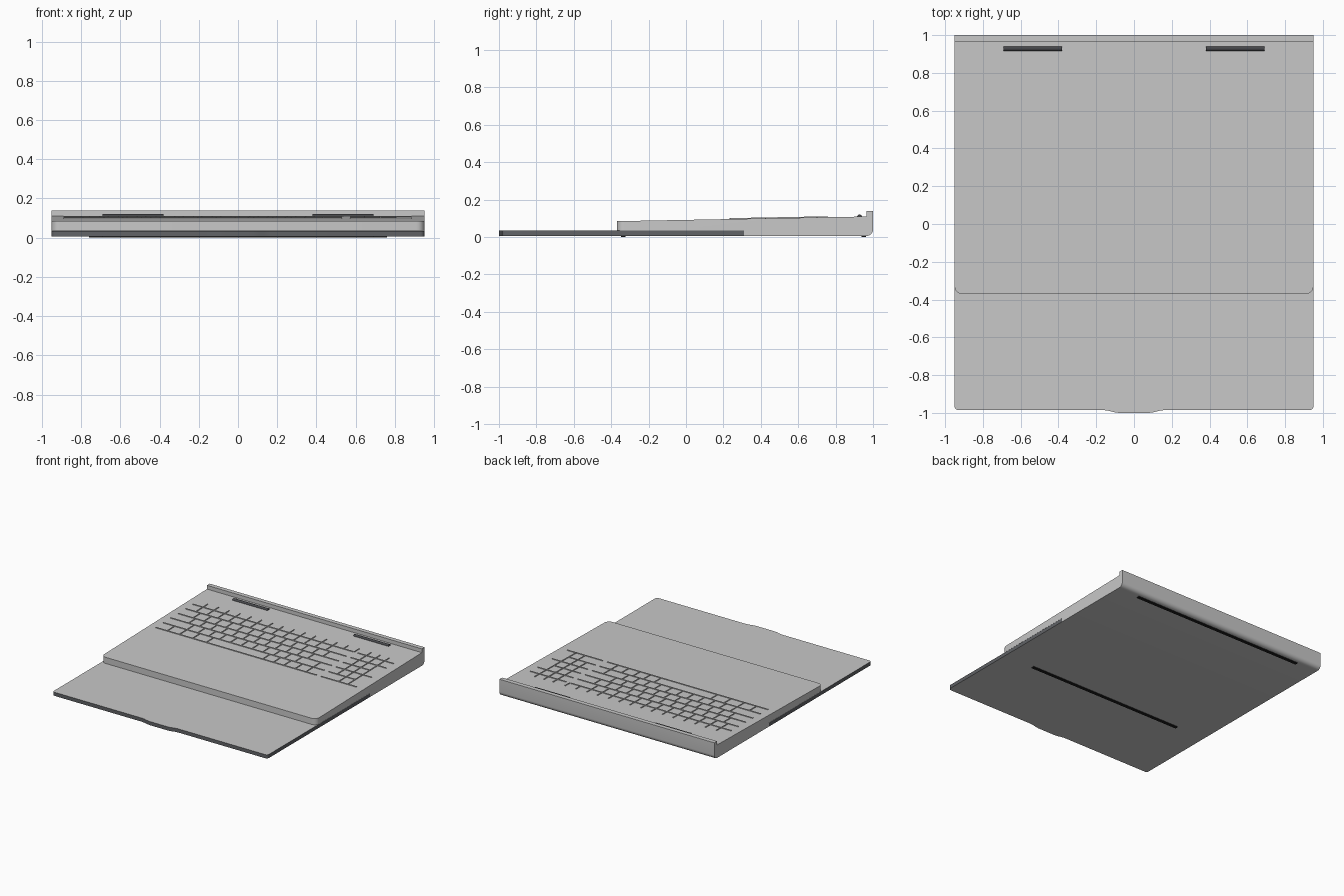
import bpy, bmesh, math
from mathutils import Vector

cube = bpy.data.objects.get("Cube")
if cube:
    bpy.data.objects.remove(cube, do_unlink=True)


def material(name, r, g, b):
    m = bpy.data.materials.new(name)
    m.use_nodes = True
    m.diffuse_color = (r, g, b, 1)
    m.node_tree.nodes["Principled BSDF"].inputs["Base Color"].default_value = (r, g, b, 1)
    return m


SILVER = material("silver grey", 0.58, 0.58, 0.58)
DARK = material("dark grey", 0.12, 0.125, 0.135)
HINGE = material("charcoal", 0.06, 0.062, 0.068)
RUBBER = material("rubber black", 0.015, 0.015, 0.015)


def finish(name, bm, mats, rule=None, smooth=False):
    bmesh.ops.recalc_face_normals(bm, faces=bm.faces)
    for f in bm.faces:
        f.material_index = rule(f) if rule else 0
    mesh = bpy.data.meshes.new(name)
    bm.to_mesh(mesh)
    bm.free()
    ob = bpy.data.objects.new(name, mesh)
    bpy.context.collection.objects.link(ob)
    for m in mats:
        mesh.materials.append(m)
    if smooth:
        bpy.ops.object.select_all(action="DESELECT")
        ob.select_set(True)
        bpy.context.view_layer.objects.active = ob
        bpy.ops.object.shade_smooth_by_angle(angle=math.radians(30))


def prism(points, depth):
    """Extrude a closed outline along a vector."""
    bm = bmesh.new()
    face = bm.faces.new([bm.verts.new(p) for p in points])
    new = bmesh.ops.extrude_face_region(bm, geom=[face])["geom"]
    bmesh.ops.translate(bm, vec=depth,
                        verts=[v for v in new if isinstance(v, bmesh.types.BMVert)])
    bmesh.ops.recalc_face_normals(bm, faces=bm.faces)
    return bm


def round_edges(bm, test, radius, segments=5):
    edges = [e for e in bm.edges if test(*[v.co for v in e.verts])]
    bmesh.ops.bevel(bm, geom=edges, offset=radius, segments=segments,
                    profile=0.5, affect="EDGES")


def upright(a, b):
    return abs(a.x - b.x) < 1e-4 and abs(a.y - b.y) < 1e-4


def deck(y):
    """Height of the sloping keyboard deck."""
    return 0.085 + 0.025 * (y + 0.37) / 1.335


# Keyboard base: side profile with a raised rear lip and a notch for the lid
W = 0.95
FLOOR = 0.006
profile = [(-0.37, 0.036), (0.31, 0.036), (0.31, FLOOR), (1, FLOOR),
           (1, 0.14), (0.965, 0.14), (0.965, 0.11), (-0.37, 0.085)]
base = prism([(-W, y, z) for y, z in profile], Vector((2 * W, 0, 0)))
round_edges(base, lambda a, b: upright(a, b) and a.y < -0.36, 0.04)
round_edges(base, lambda a, b: a.y > 0.99 and b.y > 0.99 and a.z < 0.02 and b.z < 0.02,
            0.035, 6)
finish("keyboard_base", base, [SILVER], smooth=True)

# Flat lid with a soft opening tab at the front and a dark rim
steps = 12
tab = []
for i in range(steps + 1):
    x = -0.16 + 0.32 * i / steps
    t = min(1, (0.16 - abs(x)) / 0.08)
    tab.append((x, -0.985 - 0.015 * (0.5 - 0.5 * math.cos(math.pi * t)), FLOOR))
outline = [(-W, -0.985, FLOOR)] + tab + [(W, -0.985, FLOOR), (W, 0.31, FLOOR), (-W, 0.31, FLOOR)]
lid = prism(outline, Vector((0, 0, 0.029)))
round_edges(lid, lambda a, b: upright(a, b) and abs(a.x) > 0.94 and a.y < -0.9, 0.02, 4)
finish("lid", lid, [SILVER, DARK],
       lambda f: 0 if abs(f.normal.z) > 0.9 else 1, smooth=True)

# Hinge barrels
for side, x in (("left", 0.535), ("right", -0.535)):
    bpy.ops.mesh.primitive_cylinder_add(vertices=24, radius=0.013, depth=0.31,
                                        location=(x, 0.928, 0.108),
                                        rotation=(0, math.pi / 2, 0))
    barrel = bpy.context.object
    barrel.name = side + "_hinge_barrel"
    barrel.data.materials.append(HINGE)
    bpy.ops.object.shade_smooth_by_angle(angle=math.radians(30))

# Rubber feet strips
for name, half, y in (("front_foot", 0.69, -0.335), ("rear_foot", 0.76, 0.95)):
    foot = prism([(-half, y - 0.012, 0), (half, y - 0.012, 0),
                  (half, y + 0.012, 0), (-half, y + 0.012, 0)], Vector((0, 0, 0.012)))
    finish(name, foot, [RUBBER])

# Key dividers: thin ribs that follow the deck slope
ribs = bmesh.new()
T = 0.0035


def rib(x0, x1, y0, y1):
    verts = bmesh.ops.create_cube(ribs, size=1)["verts"]
    for v in verts:
        x = x1 if v.co.x > 0 else x0
        y = y1 if v.co.y > 0 else y0
        v.co = (x, y, deck(y) + (0.005 if v.co.z > 0 else -0.004))


def across(x0, x1, y):
    rib(x0, x1, y - T, y + T)


def along(x, y0, y1):
    rib(x - T, x + T, y0, y1)


rows = [0.76, 0.70, 0.61, 0.515, 0.425, 0.33, 0.235]
pitch = 0.0955

# Main block row lines
for y in rows[1:]:
    across(-0.89, 0.53, y)

# Main block column lines: first position and count for each staggered row
layout = [(-0.80, 15), (-0.80, 13), (-0.757, 13), (-0.735, 12), (-0.683, 11)]
for i, (start, count) in enumerate(layout):
    for k in range(count):
        along(start + k * pitch, rows[i + 1], rows[i])
along(0.435, rows[5], rows[4])
for x in (-0.79, -0.683, -0.566, -0.445, 0.053, 0.148, 0.24, 0.34, 0.435):
    along(x, rows[6], rows[5])

# Number pad, with two tall keys in the last column
pad = [0.57, 0.645, 0.725, 0.806, 0.885]
for i, y in enumerate(rows[1:]):
    across(pad[0], pad[4] if i in (0, 1, 3, 5) else pad[3], y)
for i in range(6):
    for k in (1, 2, 3):
        if not (i == 5 and k == 1):
            along(pad[k], rows[i + 1], rows[i])
finish("key_dividers", ribs, [SILVER])
